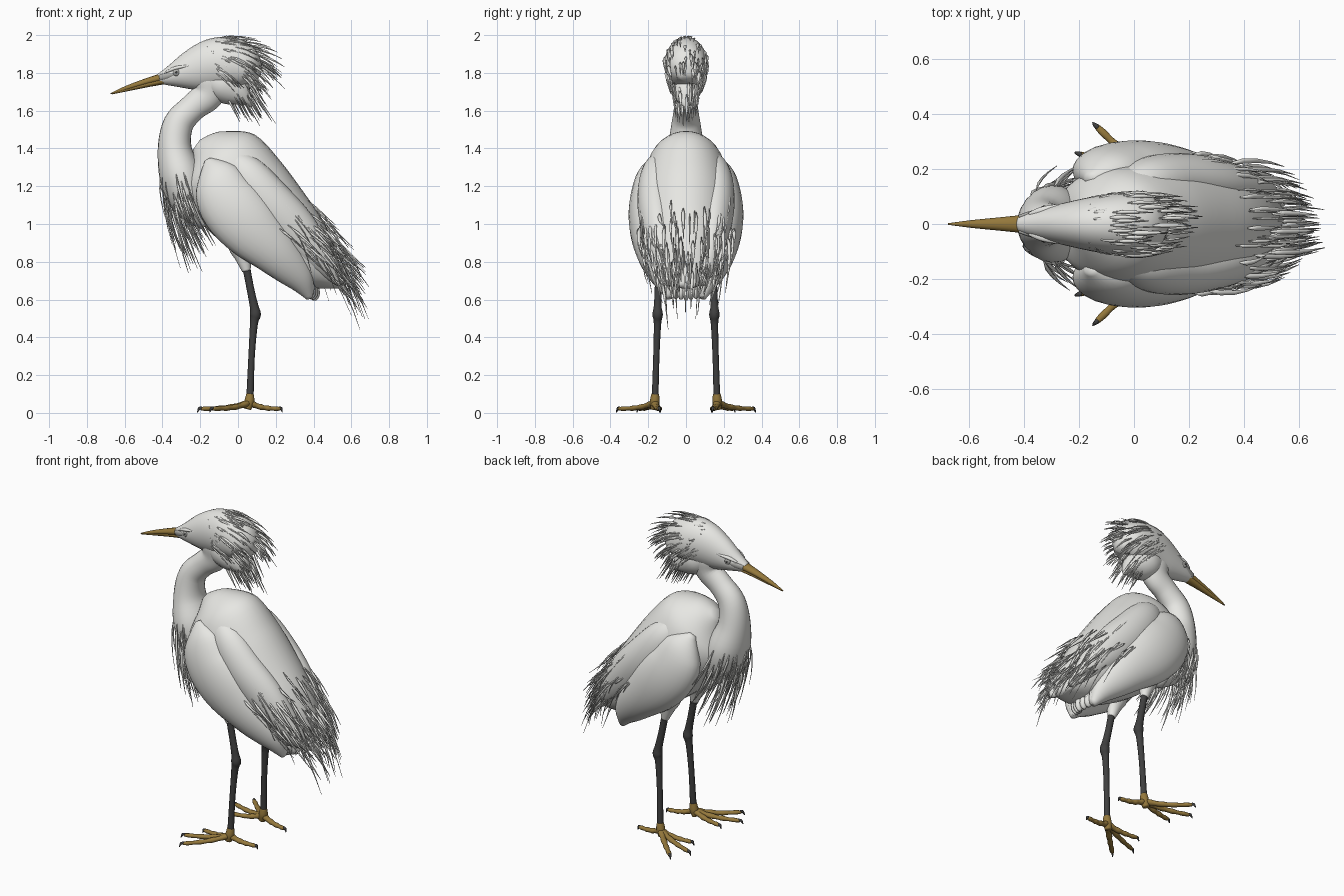
import bpy, bmesh, math, random
from mathutils import Vector

random.seed(4)
if "Cube" in bpy.data.objects:
    bpy.data.objects.remove(bpy.data.objects["Cube"])


def material(name, r, g, b):
    m = bpy.data.materials.new(name)
    m.use_nodes = True
    m.diffuse_color = (r, g, b, 1)
    m.node_tree.nodes["Principled BSDF"].inputs["Base Color"].default_value = (r, g, b, 1)
    return m


WHITE = material("white plumage", .8, .8, .77)
OCHRE = material("ochre horn", .3, .19, .045)
DARK = material("dark leg", .05, .05, .05)
GREY = material("grey eye skin", .42, .42, .4)


def section(secs, t):
    """Smoothly interpolated section (x, y, z, in-plane radius, side radius)."""
    n = len(secs) - 1
    i = min(int(t), n - 1)
    u = t - i
    a, b, c, d = (secs[max(0, min(n, i + k))] for k in (-1, 0, 1, 2))
    return [.5 * (2 * q + (r - p) * u + (2 * p - 5 * q + 4 * r - s) * u * u
                  + (3 * q - p - 3 * r + s) * u ** 3) for p, q, r, s in zip(a, b, c, d)]


def frame(secs, t):
    n = len(secs) - 1
    p = Vector(section(secs, max(0, t - .05))[:3])
    q = Vector(section(secs, min(n, t + .05))[:3])
    tangent = (q - p).normalized()
    side = Vector((0, 1, 0))
    side = (side - tangent * side.dot(tangent)).normalized()
    return tangent, side, tangent.cross(side)


def surface(secs, t, ang):
    """Point on a lofted form; angle 0 is its upper or outer ridge."""
    s = section(secs, t)
    _, side, up = frame(secs, t)
    return Vector(s[:3]) + up * max(s[3], .001) * math.cos(ang) + side * max(s[4], .001) * math.sin(ang)


def add_loft(bm, secs, steps=5, sides=20):
    count = (len(secs) - 1) * steps
    rings = [[bm.verts.new(surface(secs, k / steps, math.tau * j / sides))
              for j in range(sides)] for k in range(count + 1)]
    for a, b in zip(rings, rings[1:]):
        for j in range(sides):
            bm.faces.new((a[j], a[j - 1], b[j - 1], b[j]))
    bm.faces.new(rings[0])
    bm.faces.new(rings[-1][::-1])


def finish(bm, name, mat):
    bmesh.ops.recalc_face_normals(bm, faces=bm.faces)
    mesh = bpy.data.meshes.new(name)
    bm.to_mesh(mesh)
    bm.free()
    mesh.materials.append(mat)
    mesh.shade_smooth()
    ob = bpy.data.objects.new(name, mesh)
    bpy.context.collection.objects.link(ob)


def loft(name, mat, secs, **kw):
    bm = bmesh.new()
    add_loft(bm, secs, **kw)
    finish(bm, name, mat)


def strand(bm, root, direction, length, droop):
    """One plume lock, widest near its root and drawn out to a point."""
    d = Vector(direction).normalized() * length
    r = random.choice((.005, .007, .01))
    secs = []
    for k, w in enumerate((.3, 1, .85, .5, .12)):
        s = k / 4
        secs.append((*(root + d * s + Vector(droop) * s * s), w * r * .7, w * r))
    add_loft(bm, secs, steps=1, sides=5)


def ball(name, mat, centre, radius, flat):
    bm = bmesh.new()
    bmesh.ops.create_uvsphere(bm, u_segments=14, v_segments=8, radius=radius)
    for v in bm.verts:
        v.co.y *= flat
        v.co += Vector(centre)
    finish(bm, name, mat)


# Torso with the long mantle, neck and head
BODY = [(-.22, 0, 1.42, .03, .03), (-.165, 0, 1.38, .15, .13), (-.1, 0, 1.31, .25, .2),
        (.02, 0, 1.165, .265, .235), (.15, 0, 1.03, .245, .235), (.29, 0, .9, .205, .21),
        (.41, 0, .785, .145, .165), (.49, 0, .715, .075, .11), (.54, 0, .67, .015, .05)]
NECK = [(-.17, 0, .99, .03, .05), (-.25, 0, 1.11, .1, .12), (-.3, 0, 1.25, .115, .14),
        (-.335, 0, 1.4, .09, .1), (-.315, 0, 1.53, .08, .077), (-.24, 0, 1.615, .073, .064),
        (-.165, 0, 1.68, .085, .064), (-.14, 0, 1.76, .11, .075), (-.14, 0, 1.83, .09, .06)]
HEAD = [(-.42, 0, 1.768, .026, .028), (-.35, 0, 1.785, .058, .052), (-.24, 0, 1.815, .11, .08),
        (-.12, 0, 1.845, .14, .105), (-.02, 0, 1.845, .135, .115), (.06, 0, 1.81, .1, .1),
        (.11, 0, 1.775, .02, .03)]
loft("torso", WHITE, BODY, sides=32)
loft("neck", WHITE, NECK, sides=24)
loft("head", WHITE, HEAD, sides=24)
loft("nape", WHITE, [(-.15, 0, 1.79, .08, .07), (-.08, 0, 1.74, .095, .09), (0, 0, 1.695, .075, .07),
                     (.05, 0, 1.65, .03, .04), (.07, 0, 1.62, .006, .01)])

# Beak halves, nearly closed
loft("upper_beak", OCHRE, [(-.385, 0, 1.78, .024, .035), (-.48, 0, 1.755, .018, .025),
                           (-.59, 0, 1.72, .012, .014), (-.674, 0, 1.69, .003, .003)], sides=12)
loft("lower_beak", OCHRE, [(-.385, 0, 1.76, .019, .031), (-.48, 0, 1.739, .015, .022),
                           (-.59, 0, 1.711, .009, .012), (-.668, 0, 1.689, .003, .003)], sides=12)

for s, tag in ((-1, "near"), (1, "far")):
    # Eye, bare skin before it and brow
    ball("eye_rim_" + tag, GREY, (-.325, s * .053, 1.803), .021, .6)
    ball("eye_" + tag, DARK, (-.326, s * .063, 1.803), .007, .6)
    loft("bare_skin_" + tag, GREY, [(-.415, s * .027, 1.775, .015, .007), (-.38, s * .037, 1.783, .017, .009),
                                    (-.33, s * .053, 1.795, .008, .006)], sides=10)
    loft("brow_" + tag, WHITE, [(-.38, s * .035, 1.804, .005, .008), (-.33, s * .05, 1.825, .01, .014),
                                (-.25, s * .068, 1.84, .005, .008)], sides=10)

    # Folded wing and the shoulder feathers over it
    loft("wing_" + tag, WHITE,
         [(-.16, s * .16, 1.34, .02, .02), (-.11, s * .185, 1.25, .12, .075), (-.05, s * .2, 1.12, .165, .098),
          (.06, s * .2, .99, .165, .1), (.2, s * .175, .85, .125, .085), (.32, s * .125, .72, .08, .06),
          (.38, s * .085, .61, .02, .02)], sides=24)
    loft("shoulder_feathers_" + tag, WHITE,
         [(-.06, s * .1, 1.39, .02, .03), (.03, s * .145, 1.28, .1, .085), (.15, s * .16, 1.13, .125, .098),
          (.3, s * .145, .97, .12, .09), (.44, s * .115, .81, .075, .065), (.54, s * .08, .68, .015, .02)], sides=24)

    # Long flight feathers along the lower wing edge
    bm = bmesh.new()
    for i in range(1, 6):
        a = Vector((-.1 + .06 * i, s * .23, 1.1 - .02 * i))
        b = Vector((.12 + .05 * i, s * (.2 - .026 * i), .78 - .034 * i))
        m = a.lerp(b, .5) + Vector((-.01, s * .036, 0))
        n = a.lerp(b, .85) + Vector((0, s * .012, 0))
        add_loft(bm, [(*a, .01, .01), (*m, .05, .024), (*n, .034, .018), (*b, .008, .006)], sides=10)
    finish(bm, "flight_feathers_" + tag, WHITE)

    # Feathered thigh, bare leg with swollen joint
    loft("thigh_" + tag, WHITE, [(.03, s * .12, .98, .08, .06), (.02, s * .135, .89, .075, .06),
                                 (.03, s * .142, .82, .045, .04), (.045, s * .145, .75, .022, .022)])
    loft("leg_" + tag, DARK, [(.04, s * .145, .79, .021, .02), (.065, s * .147, .66, .02, .019),
                              (.085, s * .15, .565, .023, .021), (.092, s * .15, .52, .029, .028),
                              (.084, s * .151, .47, .021, .02), (.072, s * .157, .3, .017, .017),
                              (.064, s * .163, .1, .019, .018), (.062, s * .165, .07, .019, .018)], sides=14)

    # Foot with four knuckled toes and small dark claws
    ankle = Vector((.06, s * .165, .05))
    toes, claws = bmesh.new(), bmesh.new()
    add_loft(toes, [(.064, s * .163, .1, .02, .02), (.06, s * .165, .06, .026, .026),
                    (.05, s * .167, .02, .02, .02)], sides=12)
    for tx, ty in ((-.15, .368), (-.215, .26), (-.15, .135), (.235, .14)):
        tip = Vector((tx, s * ty, .014))
        secs = []
        for k in range(9):
            u = k / 8 * .93
            p = ankle.lerp(tip, u)
            p.z = .022 + .033 * (1 - u) ** 3
            r = .019 - .008 * u + (.002 if k % 2 else -.001)
            secs.append((*p, r * .85, r))
        add_loft(toes, secs, steps=3, sides=10)
        p, q = ankle.lerp(tip, .91), ankle.lerp(tip, .96)
        add_loft(claws, [(p.x, p.y, .024, .009, .009), (q.x, q.y, .024, .008, .008),
                         (tip.x, tip.y, .003, .002, .002)], steps=3, sides=8)
    finish(toes, "foot_" + tag, OCHRE)
    finish(claws, "claws_" + tag, DARK)

# Fan of tail feathers
bm = bmesh.new()
for i in range(-3, 4):
    y, drop = i * .026, abs(i) * .01
    add_loft(bm, [(.22, y * .8, .84, .02, .02), (.34, y * 1.2, .72, .045, .03),
                  (.4 - drop, y * 1.1, .64, .035, .022), (.405 - drop, y, .595 + drop * .5, .01, .008)], sides=10)
finish(bm, "tail", WHITE)

# Shaggy crest sweeping back from the crown
bm = bmesh.new()
for i in range(125):
    root = surface(HEAD, random.uniform(2.7, 5.6), random.uniform(-2, 2))
    h = (root.z - 1.85) / .13
    d = (1, root.y * (.9 if h > 0 else -.6), .1 * h - .45 * (1 - h))
    strand(bm, root, d, random.uniform(.08, .15), (0, -root.y * .15, -.03))
finish(bm, "crest_plumes", WHITE)

# Narrow beard of plumes falling from the nape
bm = bmesh.new()
for i in range(42):
    root = Vector((random.uniform(-.08, .09), random.uniform(-.075, .075), random.uniform(1.67, 1.75)))
    strand(bm, root, (.5 + root.x, -root.y * 2, -.85), random.uniform(.1, .18), (.01, 0, -.02))
finish(bm, "nape_plumes", WHITE)

# Loose plumes hanging from the breast
bm = bmesh.new()
for i in range(85):
    ang = random.uniform(-1.9, 1.9)
    root = surface(NECK, random.uniform(.7, 2.2), ang)
    out = random.uniform(0, .25)
    strand(bm, root, (.17 - out * math.cos(ang), out * 1.8 * math.sin(ang), -1),
           random.uniform(.12, .3), (.06, 0, -.03))
finish(bm, "breast_plumes", WHITE)

# Long plumes trailing from the mantle and shoulder feathers
bm = bmesh.new()
for i in range(150):
    ang = random.uniform(-1.6, 1.6)
    t = random.uniform(3.6 if abs(ang) > .9 else 4.4, 7.3)
    root = surface(BODY, t, ang)
    root.y *= 1.1
    tangent, side, up = frame(BODY, min(t, 6))
    flare = (.22 if t < 5.5 else .1) * math.sin(ang)
    d = tangent + up * random.uniform(-.05, .1) + Vector((0, flare, 0))
    strand(bm, root + up * .004, d, random.uniform(.12, .28) * (1 if t < 6 else .75),
           (0, -root.y * .3, random.choice((-.14, -.06, -.03, 0))))
finish(bm, "back_plumes", WHITE)
